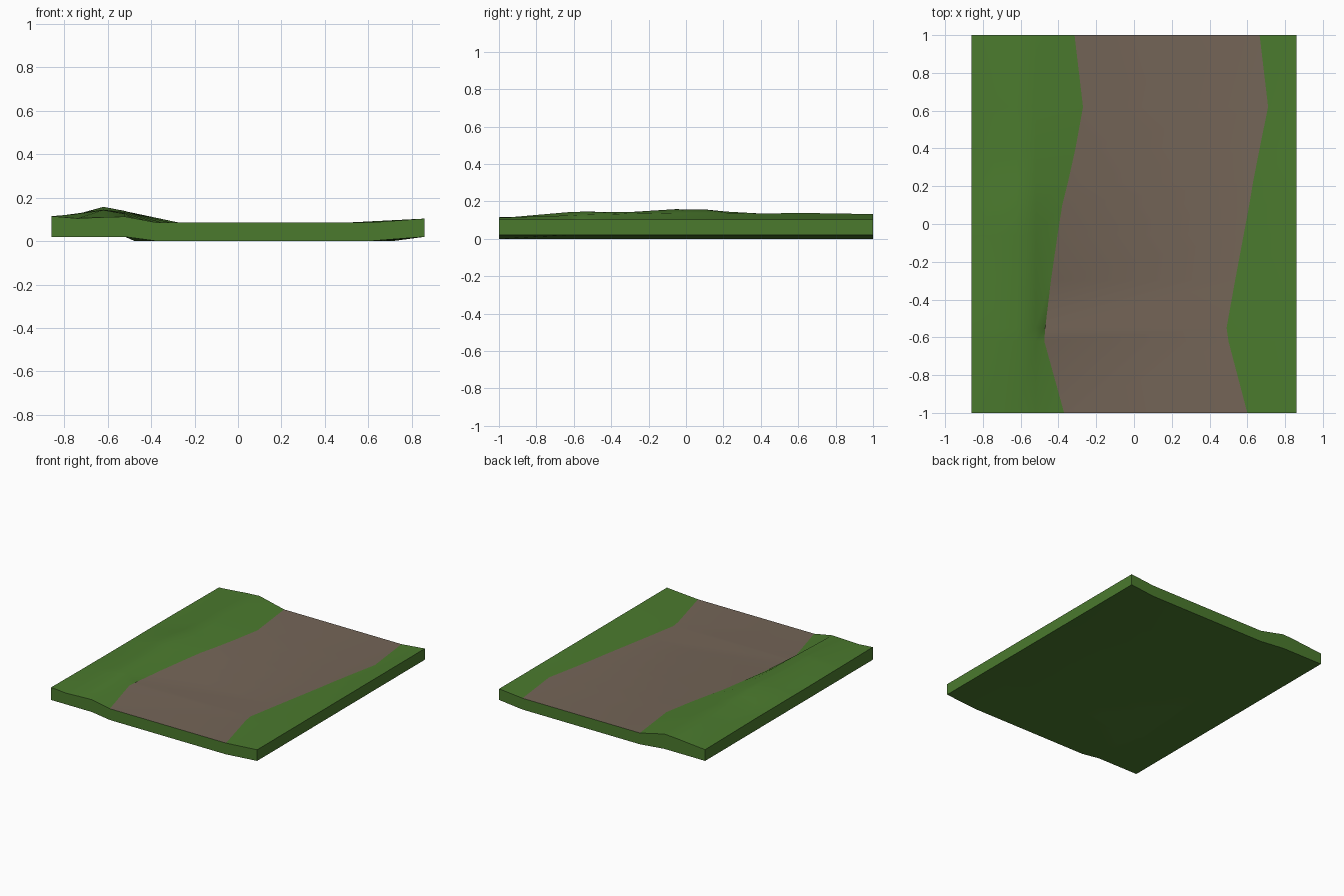
import bpy, bmesh, math

if "Cube" in bpy.data.objects:
    bpy.data.objects.remove(bpy.data.objects["Cube"])

def material(name, rgb):
    m = bpy.data.materials.new(name)
    m.diffuse_color = (*rgb, 1)
    m.use_nodes = True
    m.node_tree.nodes["Principled BSDF"].inputs["Base Color"].default_value = m.diffuse_color
    return m

grass = material("grass green", (0.070, 0.195, 0.027))
dirt = material("dirt brown", (0.175, 0.130, 0.096))

# Cross-sections: y, path left, path right, bank heights at x = -.86 -.74 -.62 -.52
ROWS = [
    (-1.00, -0.37, 0.60, 0.115, 0.105, 0.110, 0.113),
    (-0.62, -0.475, 0.50, 0.112, 0.125, 0.143, 0.125),
    (-0.55, -0.47, 0.49, 0.112, 0.128, 0.145, 0.128),
    (-0.30, -0.44, 0.535, 0.110, 0.120, 0.143, 0.133),
    (-0.06, -0.405, 0.58, 0.110, 0.125, 0.158, 0.138),
    (0.10, -0.38, 0.61, 0.110, 0.122, 0.157, 0.139),
    (0.22, -0.35, 0.63, 0.110, 0.115, 0.145, 0.138),
    (0.40, -0.31, 0.665, 0.110, 0.110, 0.135, 0.135),
    (0.62, -0.27, 0.71, 0.108, 0.115, 0.134, 0.138),
    (1.00, -0.315, 0.665, 0.105, 0.115, 0.126, 0.132),
]
BANK_X = (-0.86, -0.74, -0.62, -0.52)
PATH_Z = 0.085

bm = bmesh.new()
top, bottom = [], []
for y, left, right, *bank in ROWS:
    xs = (*BANK_X, left, right, 0.86)
    zs = (*bank, PATH_Z, PATH_Z, 0.104)
    base = (0.02, 0.02, 0.02, 0.02, 0, 0, 0.02)
    top.append([bm.verts.new((x, y, z)) for x, z in zip(xs, zs)])
    bottom.append([bm.verts.new((x, y, z)) for x, z in zip(xs, base)])

# Ground surface, with the path between its two edge columns, and the underside
nr, nc = len(ROWS), 7
for i in range(nr - 1):
    for j in range(nc - 1):
        f = bm.faces.new((top[i][j], top[i][j+1], top[i+1][j+1], top[i+1][j]))
        f.material_index = 1 if j == 4 else 0
        bm.faces.new((bottom[i][j], bottom[i+1][j], bottom[i+1][j+1], bottom[i][j+1]))

# Skirt around the four sides
rim = [(0, j) for j in range(nc)] + [(i, nc-1) for i in range(1, nr)]
rim += [(nr-1, j) for j in range(nc-2, -1, -1)] + [(i, 0) for i in range(nr-2, 0, -1)]
for (a, b), (c, d) in zip(rim, rim[1:] + rim[:1]):
    bm.faces.new((bottom[a][b], bottom[c][d], top[c][d], top[a][b]))
bm.normal_update()

mesh = bpy.data.meshes.new("path_ground")
bm.to_mesh(mesh)
bm.free()
mesh.materials.append(grass)
mesh.materials.append(dirt)
ob = bpy.data.objects.new("path_ground", mesh)
bpy.context.collection.objects.link(ob)
bpy.context.view_layer.objects.active = ob
ob.select_set(True)
bpy.ops.object.shade_smooth_by_angle(angle=math.radians(35))
